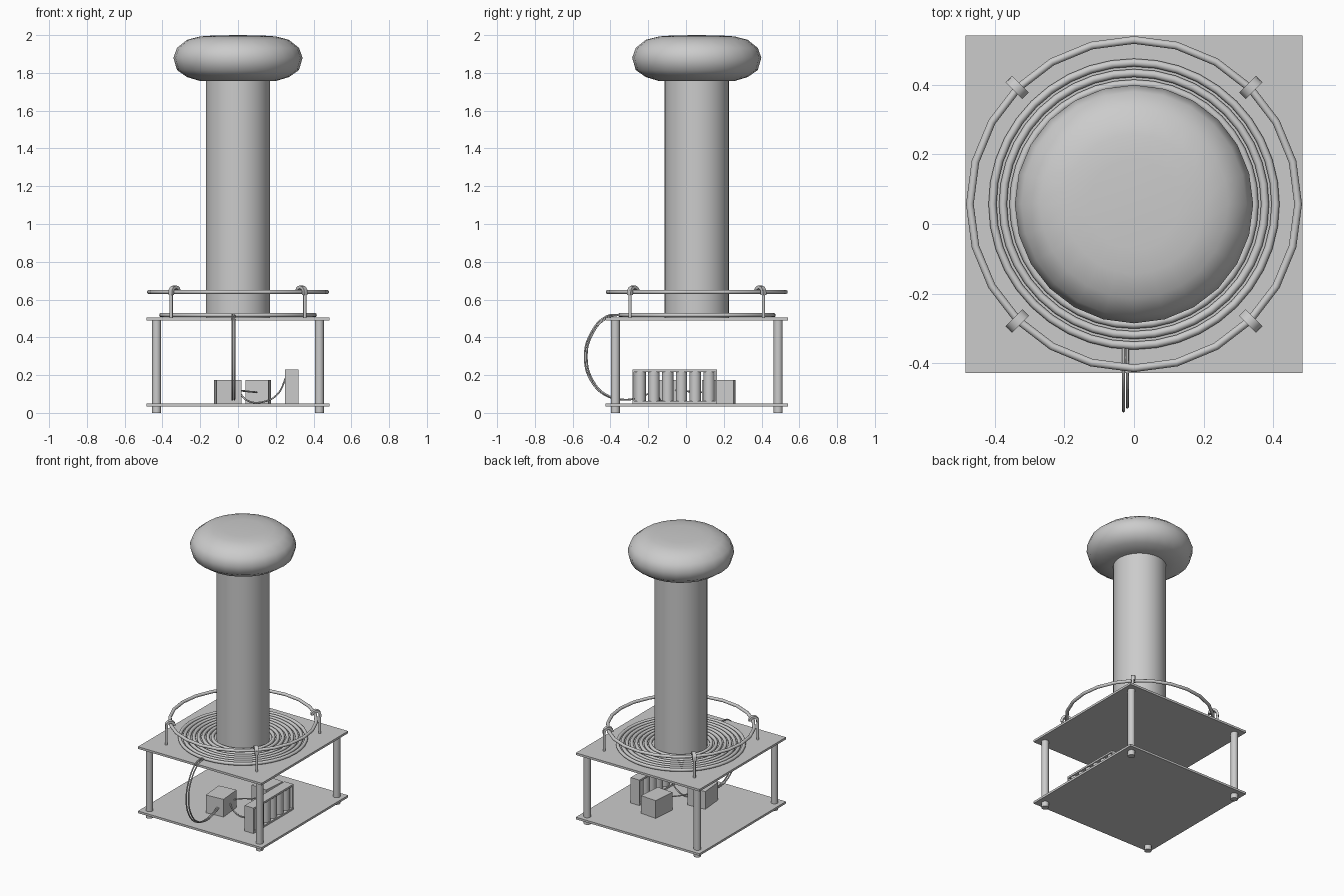
import bpy, bmesh, math
from mathutils import Vector, Matrix

if "Cube" in bpy.data.objects:
    bpy.data.objects.remove(bpy.data.objects["Cube"])

CY = 0.057  # y of the coil axis


def finish(name, bm, smooth=True):
    bmesh.ops.recalc_face_normals(bm, faces=bm.faces)
    me = bpy.data.meshes.new(name)
    bm.to_mesh(me)
    bm.free()
    ob = bpy.data.objects.new(name, me)
    bpy.context.collection.objects.link(ob)
    if smooth:
        bpy.ops.object.select_all(action='DESELECT')
        bpy.context.view_layer.objects.active = ob
        ob.select_set(True)
        bpy.ops.object.shade_smooth_by_angle(angle=math.radians(40))
    return ob


def box(name, x, y, z, rot=0):
    """Box from (min, max) ranges, turned about its own vertical axis."""
    bm = bmesh.new()
    size = [r[1] - r[0] for r in (x, y, z)]
    mid = [(r[0] + r[1]) / 2 for r in (x, y, z)]
    m = Matrix.Translation(mid) @ Matrix.Rotation(math.radians(rot), 4, 'Z') @ Matrix.Diagonal((*size, 1))
    bmesh.ops.create_cube(bm, size=1, matrix=m)
    return finish(name, bm, False)


def cylinder(name, x, y, r, z0, z1, n=16):
    bm = bmesh.new()
    bmesh.ops.create_cone(bm, cap_ends=True, segments=n, radius1=r, radius2=r, depth=z1 - z0,
                          matrix=Matrix.Translation((x, y, (z0 + z1) / 2)))
    return finish(name, bm)


def lathe(name, profile, n=24, closed=False):
    """Spin (radius, z) points around the coil axis."""
    bm = bmesh.new()
    vs = [bm.verts.new((r, CY, z)) for r, z in profile]
    pairs = list(zip(vs, vs[1:])) + ([(vs[-1], vs[0])] if closed else [])
    es = [bm.edges.new(p) for p in pairs]
    bmesh.ops.spin(bm, geom=vs + es, cent=(0, CY, 0), axis=(0, 0, 1), angle=2 * math.pi,
                   steps=n, use_merge=True)
    bmesh.ops.remove_doubles(bm, verts=bm.verts, dist=1e-5)
    return finish(name, bm)


def ring(name, radius, tube, z, n, sides=10):
    angles = [2 * math.pi * i / sides for i in range(sides)]
    return lathe(name, [(radius + tube * math.cos(a), z + tube * math.sin(a)) for a in angles], n, True)


def wire(name, points, r):
    cu = bpy.data.curves.new(name, 'CURVE')
    cu.dimensions = '3D'
    cu.bevel_depth = r
    cu.bevel_resolution = 2
    cu.use_fill_caps = True
    cu.resolution_u = 8
    sp = cu.splines.new('BEZIER')
    sp.bezier_points.add(len(points) - 1)
    for bp, p in zip(sp.bezier_points, points):
        bp.co = p
        bp.handle_left_type = bp.handle_right_type = 'AUTO'
    ob = bpy.data.objects.new(name, cu)
    bpy.context.collection.objects.link(ob)
    return ob


# Two shelves on four legs
for name, z in (("lower_shelf", 0.035), ("upper_shelf", 0.49)):
    box(name, (-0.484, 0.484), (CY - 0.484, CY + 0.484), (z, z + 0.015))
for sx in (-1, 1):
    for sy in (-1, 1):
        cylinder("leg", sx * 0.431, CY + sy * 0.431, 0.024, 0, 0.5)

# Tall winding column and rounded top terminal
cylinder("winding_column", 0, CY, 0.17, 0.505, 1.79, 48)
lathe("top_terminal", [(0, 2.0), (0.13, 1.998), (0.2, 1.993), (0.27, 1.975), (0.323, 1.932),
                       (0.342, 1.88), (0.323, 1.815), (0.27, 1.778), (0.2, 1.757), (0.15, 1.757), (0, 1.77)])

# Flat primary coil and the guard ring above it
for i in range(8):
    ring("coil_turn", 0.406 - 0.03 * i, 0.0115, 0.5175, 40)
ring("guard_ring", 0.471, 0.011, 0.64, 24)

# Four posts with hooked clips over the guard ring
for k in range(4):
    a = math.radians(45 + 90 * k)
    d, s = Vector((math.cos(a), math.sin(a), 0)), Vector((-math.sin(a), math.cos(a), 0))
    c = Vector((0, CY, 0))
    foot = c + d * 0.5
    cylinder("guard_post", foot.x, foot.y, 0.0085, 0.505, 0.65, 12)
    bm = bmesh.new()
    outer, inner = [(0.508, 0.625)], [(0.492, 0.625)]
    for i in range(9):
        t = math.pi * i / 8
        outer.append((0.474 + 0.034 * math.cos(t), 0.64 + 0.034 * math.sin(t)))
        inner.append((0.474 + 0.018 * math.cos(t), 0.64 + 0.018 * math.sin(t)))
    face = bm.faces.new([bm.verts.new(c + d * r - s * 0.013 + Vector((0, 0, z)))
                         for r, z in outer + inner[::-1]])
    ext = bmesh.ops.extrude_face_region(bm, geom=[face])
    bmesh.ops.translate(bm, vec=s * 0.026, verts=[v for v in ext['geom'] if isinstance(v, bmesh.types.BMVert)])
    finish("guard_clip", bm)

# Transformer boxes on the lower shelf, slightly turned
box("front_transformer", (-0.121, 0.011), (-0.193, -0.027), (0.05, 0.175), 5)
box("rear_transformer", (0.046, 0.168), (0.09, 0.258), (0.05, 0.175), -5)

# Capacitor bank: frame with six cans
X = (0.25, 0.32)
box("bank_base", X, (-0.283, 0.163), (0.05, 0.062))
box("bank_top", X, (-0.283, 0.163), (0.217, 0.23))
for y in (-0.283, 0.155):
    box("bank_end", X, (y, y + 0.008), (0.05, 0.23))
for i in range(6):
    cylinder("capacitor_can", 0.285, -0.243 + 0.073 * i, 0.03, 0.06, 0.219)

# Twin feed cables looping out at the front
for x, o in ((-0.03, 0), (-0.019, 0.011)):
    wire("feed_cable", [(x, -0.345, 0.52), (x, -0.42, 0.512 - o), (x, -0.505 + o, 0.42),
                        (x, -0.536 + o, 0.29), (x, -0.5 + o, 0.165), (x, -0.42, 0.09 + o / 2),
                        (x, -0.32, 0.07), (x, -0.24, 0.085), (x, -0.18, 0.11)], 0.0045)

# Wires between the boxes and the capacitor bank
wire("front_link_wire", [(0.0, -0.1, 0.12), (0.05, -0.11, 0.065), (0.14, -0.13, 0.06),
                         (0.21, -0.15, 0.1), (0.255, -0.16, 0.19)], 0.0045)
wire("rear_link_wire", [(0.0, -0.06, 0.12), (0.04, 0.0, 0.115), (0.09, 0.05, 0.11),
                        (0.1, 0.11, 0.11)], 0.0045)
